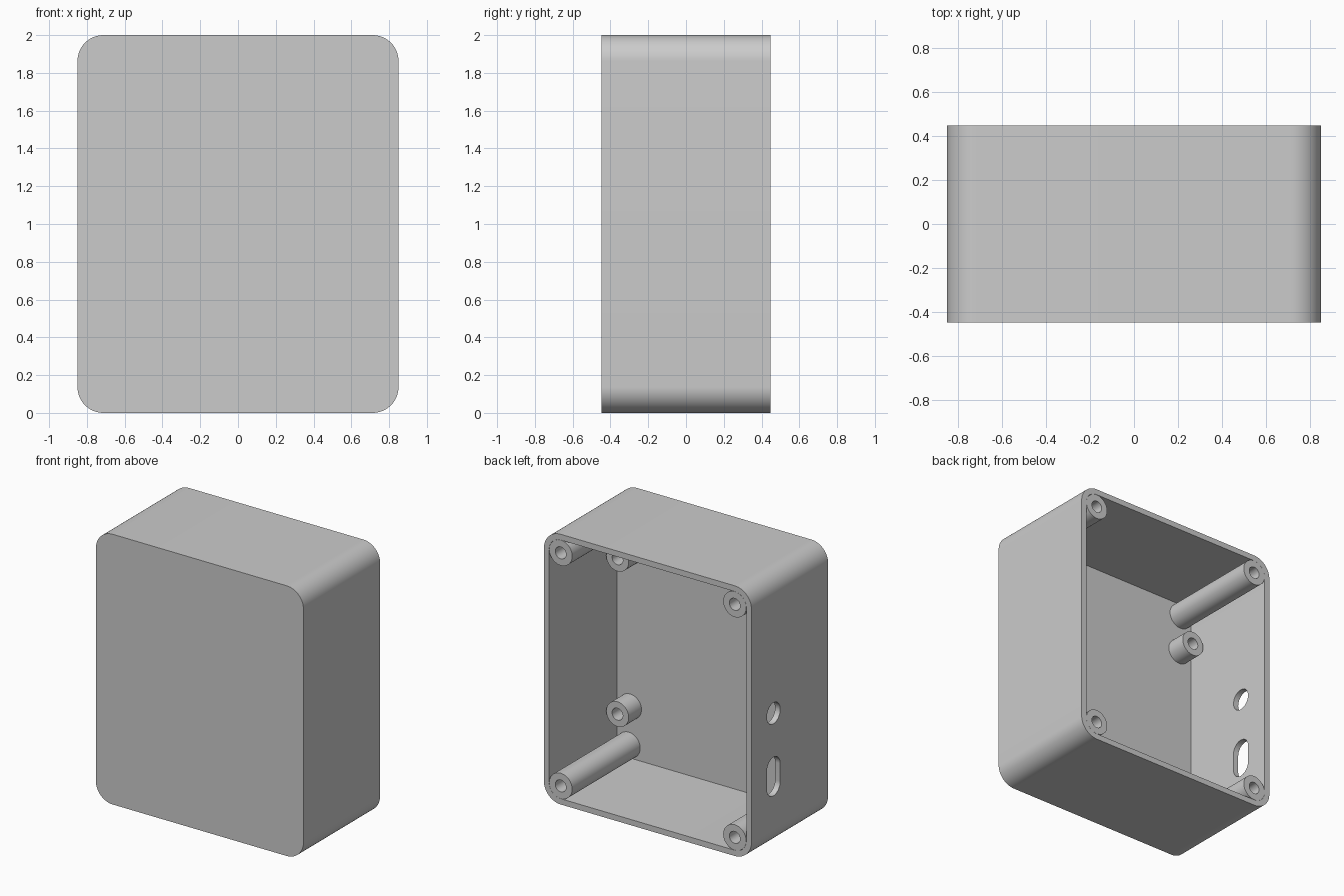
import bpy, bmesh, math
from mathutils import Matrix, Vector

cube = bpy.data.objects.get("Cube")
if cube:
    bpy.data.objects.remove(cube, do_unlink=True)

# Main sizes
HALF_W, HALF_D, HEIGHT = 0.85, 0.448, 2.0
WALL, PANEL, CORNER = 0.0425, 0.1, 0.1375
FLOOR_Y = -HALF_D + PANEL

grey = bpy.data.materials.new("light_grey_plastic")
grey.use_nodes = True
grey.diffuse_color = (0.6, 0.6, 0.6, 1)
grey.node_tree.nodes["Principled BSDF"].inputs["Base Color"].default_value = (0.6, 0.6, 0.6, 1)


def make_object(name, bm):
    bmesh.ops.recalc_face_normals(bm, faces=bm.faces)
    mesh = bpy.data.meshes.new(name)
    bm.to_mesh(mesh)
    bm.free()
    mesh.materials.append(grey)
    obj = bpy.data.objects.new(name, mesh)
    bpy.context.collection.objects.link(obj)
    return obj


def activate(obj):
    bpy.ops.object.select_all(action='DESELECT')
    obj.select_set(True)
    bpy.context.view_layer.objects.active = obj


def smooth(obj):
    activate(obj)
    bpy.ops.object.shade_smooth_by_angle(angle=math.radians(30))


def rounded_outline(half_u, half_v, radius, steps=16):
    """Rounded rectangle around the origin, as (u, v) pairs."""
    points = []
    for quarter, (su, sv) in enumerate([(1, 1), (-1, 1), (-1, -1), (1, -1)]):
        for i in range(steps + 1):
            a = (quarter + i / steps) * math.pi / 2
            points.append((su * (half_u - radius) + radius * math.cos(a),
                           sv * (half_v - radius) + radius * math.sin(a)))
    return points


def prism(name, outline, place, direction):
    """Extrude an outline, placed in space by a function of (u, v)."""
    bm = bmesh.new()
    face = bm.faces.new([bm.verts.new(place(u, v)) for u, v in outline])
    grown = bmesh.ops.extrude_face_region(bm, geom=[face])["geom"]
    verts = [e for e in grown if isinstance(e, bmesh.types.BMVert)]
    bmesh.ops.translate(bm, verts=verts, vec=Vector(direction))
    bmesh.ops.remove_doubles(bm, verts=bm.verts, dist=1e-5)
    return make_object(name, bm)


def cut(target, cutter):
    mod = target.modifiers.new("cut", 'BOOLEAN')
    mod.operation = 'DIFFERENCE'
    mod.solver = 'EXACT'
    mod.object = cutter
    activate(target)
    bpy.ops.object.modifier_apply(modifier=mod.name)
    bpy.data.objects.remove(cutter, do_unlink=True)


def hollow_post(name, x, z, y_end, radius, bore, bore_depth):
    """Round post standing on the front panel, with a blind screw hole."""
    y_start = FLOOR_Y - 0.01
    profile = [(0, y_start), (radius, y_start), (radius, y_end),
               (bore, y_end), (bore, y_end - bore_depth), (0, y_end - bore_depth)]
    bm = bmesh.new()
    verts = [bm.verts.new((r, y, 0)) for r, y in profile]
    edges = [bm.edges.new(pair) for pair in zip(verts, verts[1:])]
    bmesh.ops.spin(bm, geom=verts + edges, cent=(0, 0, 0), axis=(0, 1, 0),
                   angle=2 * math.pi, steps=48, use_duplicate=False)
    bmesh.ops.remove_doubles(bm, verts=bm.verts, dist=1e-5)
    bm.transform(Matrix.Translation((x, 0, z)))
    smooth(make_object(name, bm))


# Shell, open at the back
mid = HEIGHT / 2
shell = prism("box_shell", rounded_outline(HALF_W, mid, CORNER),
              lambda u, v: (u, -HALF_D, mid + v), (0, 2 * HALF_D, 0))
cut(shell, prism("cavity_cutter",
                 rounded_outline(HALF_W - WALL, mid - WALL, CORNER - WALL),
                 lambda u, v: (u, FLOOR_Y, mid + v), (0, 2 * HALF_D, 0)))

# Round opening and cable slot in one side wall
for z, half_height in [(0.995, 0.078), (0.527, 0.143)]:
    cut(shell, prism("side_cutter", rounded_outline(0.078, half_height, 0.0779),
                     lambda u, v: (-HALF_W - 0.1, 0.19 + u, z + v), (0.2, 0, 0)))
smooth(shell)

# Corner screw posts and short board standoffs
for side, sx in (("left", 1), ("right", -1)):
    for level, sz in (("upper", 1), ("lower", -1)):
        hollow_post(f"{level}_{side}_screw_post", sx * (HALF_W - CORNER),
                    mid + sz * (mid - CORNER), HALF_D, 0.094, 0.044, 0.4)
        hollow_post(f"{level}_{side}_standoff", sx * 0.7, mid + sz * 0.575,
                    FLOOR_Y + 0.15, 0.092, 0.044, 0.14)
